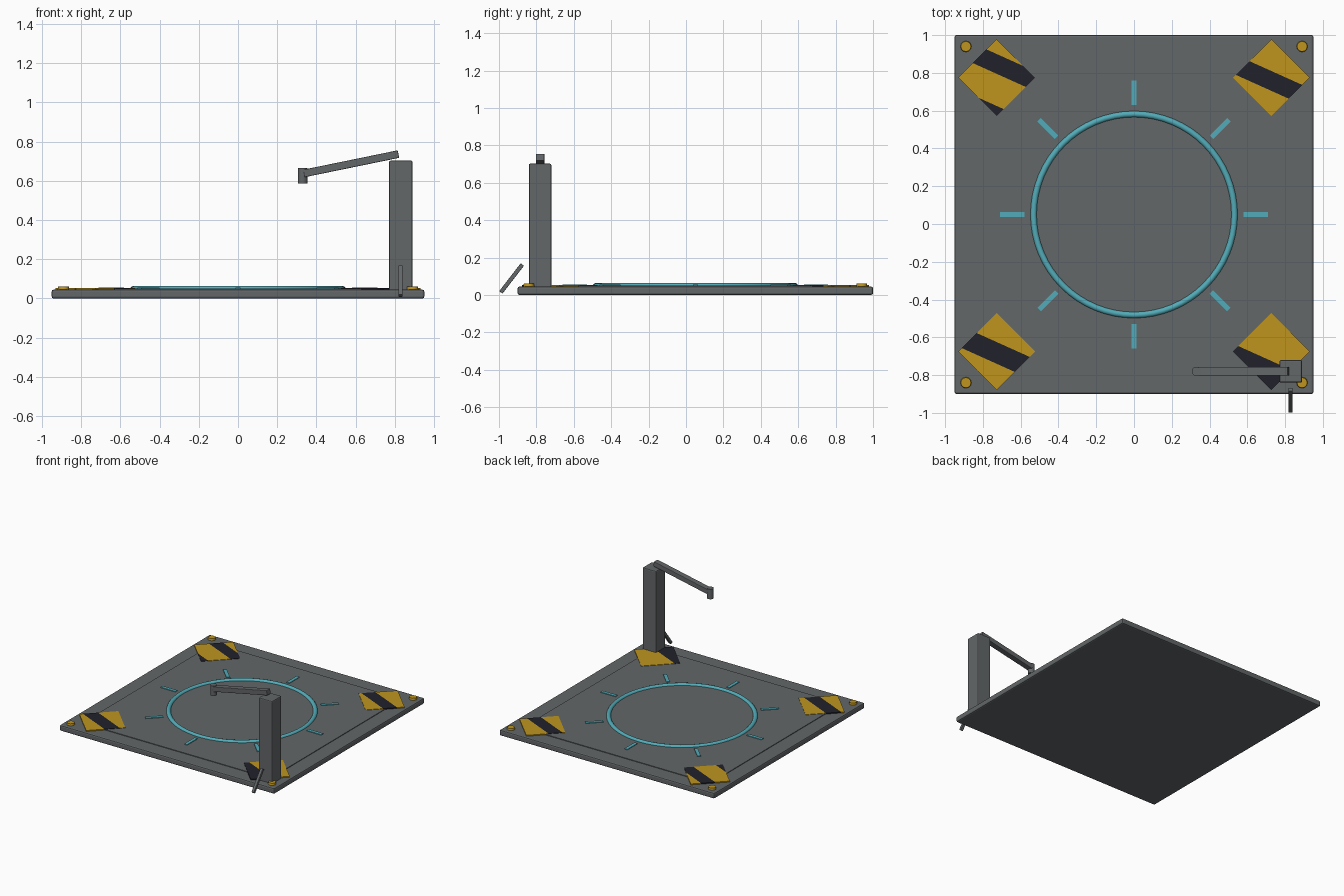
import bpy, bmesh, math
from mathutils import Vector, Matrix

if "Cube" in bpy.data.objects:
    bpy.data.objects.remove(bpy.data.objects["Cube"])

CY = 0.05  # centre of the platform in y


def mat(name, rgb):
    m = bpy.data.materials.new(name)
    m.diffuse_color = (*rgb, 1)
    m.use_nodes = True
    m.node_tree.nodes["Principled BSDF"].inputs["Base Color"].default_value = m.diffuse_color
    return m


GREY = mat("steel_grey", (0.125, 0.135, 0.14))
GOLD = mat("warning_yellow", (0.52, 0.30, 0.013))
DARK = mat("stripe_black", (0.015, 0.015, 0.024))
TEAL = mat("glow_teal", (0.085, 0.41, 0.48))


def finish(bm, name, *mats):
    me = bpy.data.meshes.new(name)
    bm.to_mesh(me)
    bm.free()
    ob = bpy.data.objects.new(name, me)
    bpy.context.collection.objects.link(ob)
    for m in mats:
        me.materials.append(m)
    return ob


def box(name, centre, size, m, rot=None, bevel=0.0):
    bm = bmesh.new()
    bmesh.ops.create_cube(bm, size=1)
    bmesh.ops.scale(bm, vec=size, verts=bm.verts)
    if bevel:
        bmesh.ops.bevel(bm, geom=bm.edges[:], offset=bevel, segments=2,
                        profile=0.5, affect='EDGES')
    if rot:
        bmesh.ops.transform(bm, matrix=rot, verts=bm.verts)
    bmesh.ops.translate(bm, vec=centre, verts=bm.verts)
    return finish(bm, name, m)


def cylinder(name, centre, r1, r2, depth, m, segs=16):
    bm = bmesh.new()
    bmesh.ops.create_cone(bm, cap_ends=True, segments=segs,
                          radius1=r1, radius2=r2, depth=depth)
    bmesh.ops.translate(bm, vec=centre, verts=bm.verts)
    return finish(bm, name, m)


def smooth(ob):
    bpy.ops.object.select_all(action='DESELECT')
    ob.select_set(True)
    bpy.context.view_layer.objects.active = ob
    bpy.ops.object.shade_smooth_by_angle(angle=math.radians(40))


# Base slab and slightly raised deck
box("base_slab", (0, CY, 0.0225), (1.9, 1.9, 0.045), GREY, bevel=0.01)
box("raised_deck", (0, CY, 0.04), (1.66, 1.66, 0.02), GREY)

# Glowing ring
bpy.ops.mesh.primitive_torus_add(major_radius=0.532, minor_radius=0.017,
                                 major_segments=64, minor_segments=12,
                                 location=(0, CY, 0.047))
ring = bpy.context.object
ring.name = "glow_ring"
ring.data.materials.append(TEAL)
smooth(ring)

# Eight radial tick marks around the ring
for i in range(8):
    a = i * math.pi / 4
    box(f"tick_mark_{i + 1}",
        (0.645 * math.cos(a), CY + 0.645 * math.sin(a), 0.051),
        (0.13, 0.026, 0.008), TEAL, rot=Matrix.Rotation(a, 4, 'Z'))


# Striped corner plates: cut along the stripe edges, dark inside the bands
def stripe_plate(name, cx, cy, bands):
    bm = bmesh.new()
    bmesh.ops.create_cube(bm, size=1)
    bmesh.ops.scale(bm, vec=(0.287, 0.287, 0.009), verts=bm.verts)
    bmesh.ops.rotate(bm, matrix=Matrix.Rotation(math.pi / 4, 3, 'Z'), verts=bm.verts)
    normal = Vector((-0.45, -1, 0))
    for t in (t for band in bands for t in band):
        bmesh.ops.bisect_plane(bm, geom=bm.verts[:] + bm.edges[:] + bm.faces[:],
                               plane_co=(0, -t, 0), plane_no=normal)
    for f in bm.faces:
        t = normal.dot(f.calc_center_median())
        f.material_index = int(any(lo < t < hi for lo, hi in bands))
    bmesh.ops.translate(bm, vec=(cx, cy, 0.0485), verts=bm.verts)
    finish(bm, name, GOLD, DARK)


stripe_plate("stripe_plate_back_left", -0.727, 0.775, [(-0.125, -0.02), (0.15, 0.4)])
stripe_plate("stripe_plate_back_right", 0.727, 0.775, [(-0.035, 0.07)])
stripe_plate("stripe_plate_front_left", -0.727, -0.675, [(-0.05, 0.065)])
stripe_plate("stripe_plate_front_right", 0.727, -0.675, [(0.05, 0.4)])

# Corner bolts
for sx in (-1, 1):
    for sy in (-1, 1):
        side = ("front" if sy < 0 else "back") + ("_left" if sx < 0 else "_right")
        smooth(cylinder(f"bolt_{side}", (sx * 0.89, CY + sy * 0.89, 0.051),
                        0.03, 0.027, 0.02, GOLD, 12))

# Post at the front right corner
box("post", (0.83, -0.78, 0.37), (0.12, 0.12, 0.665), GREY, bevel=0.008)

# Sloping arm from the post top, with a round head at its tip
a, b = Vector((0.818, -0.78, 0.736)), Vector((0.335, -0.78, 0.637))
d = a - b
box("arm", (a + b) / 2, (d.length, 0.046, 0.039), GREY,
    rot=Matrix.Rotation(-math.atan2(d.z, d.x), 4, 'Y'), bevel=0.004)
smooth(cylinder("arm_head", (0.33, -0.78, 0.625), 0.024, 0.024, 0.08, GREY))

# Tilted lever in front of the post
a, b = Vector((0.828, -0.875, 0.163)), Vector((0.828, -0.99, 0.014))
d = a - b
box("lever", (a + b) / 2, (0.022, 0.022, d.length), GREY,
    rot=Matrix.Rotation(-math.atan2(d.y, d.z), 4, 'X'), bevel=0.003)
